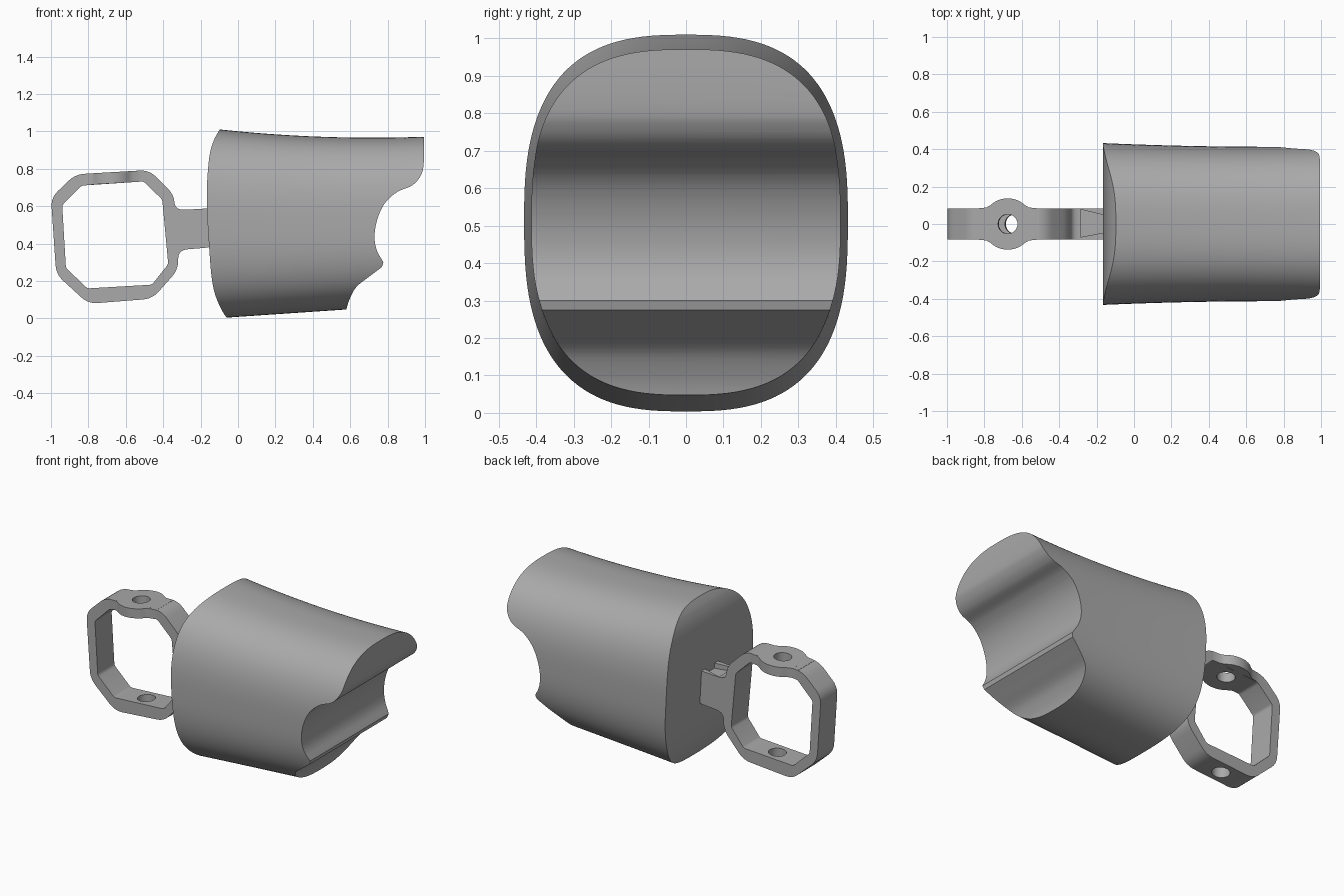
import bpy, bmesh, math
from mathutils import Vector

if "Cube" in bpy.data.objects:
    bpy.data.objects.remove(bpy.data.objects["Cube"], do_unlink=True)

grey = bpy.data.materials.new("plain grey")
grey.use_nodes = True
grey.diffuse_color = (0.4, 0.4, 0.4, 1)
grey.node_tree.nodes["Principled BSDF"].inputs["Base Color"].default_value = (0.4, 0.4, 0.4, 1)


def make_object(name, bm):
    bmesh.ops.recalc_face_normals(bm, faces=bm.faces)
    mesh = bpy.data.meshes.new(name)
    bm.to_mesh(mesh)
    bm.free()
    mesh.materials.append(grey)
    ob = bpy.data.objects.new(name, mesh)
    bpy.context.collection.objects.link(ob)
    return ob


def prism(name, points, half, axis="Y", centre=0):
    """Extrude an outline both ways along y (x,z points) or z (x,y points)."""
    bm = bmesh.new()
    rings = []
    for s in (-half, half):
        rings.append([bm.verts.new((u, s + centre, v) if axis == "Y" else (u, v, s + centre))
                      for u, v in points])
    a, b = rings
    n = len(points)
    bm.faces.new(a)
    bm.faces.new(b)
    for i in range(n):
        j = (i + 1) % n
        bm.faces.new((a[i], a[j], b[j], b[i]))
    return make_object(name, bm)


def rounded(points, size, steps=5):
    """Round every corner of a closed outline."""
    out = []
    for i, p in enumerate(points):
        p = Vector(p)
        arms = []
        for q in (points[i - 1], points[(i + 1) % len(points)]):
            d = Vector(q) - p
            arms.append(p + d.normalized() * min(size, d.length * 0.45))
        for k in range(steps + 1):
            t = k / steps
            out.append(arms[0] * (1 - t) ** 2 + p * 2 * t * (1 - t) + arms[1] * t * t)
    return out


def spline(points, steps=6):
    """Smooth open curve through the points."""
    p = [Vector(q) for q in points]
    p = [2 * p[0] - p[1]] + p + [2 * p[-1] - p[-2]]
    out = []
    for i in range(1, len(p) - 2):
        a, b, c, d = p[i - 1:i + 3]
        for k in range(steps):
            t = k / steps
            out.append(0.5 * (2 * b + (c - a) * t + (2 * a - 5 * b + 4 * c - d) * t * t
                              + (3 * b - a - 3 * c + d) * t ** 3))
    return out + [p[-2]]


def combine(ob, tool, operation):
    mod = ob.modifiers.new(operation, "BOOLEAN")
    mod.operation = operation
    mod.solver = "EXACT"
    mod.object = tool
    bpy.ops.object.select_all(action="DESELECT")
    bpy.context.view_layer.objects.active = ob
    ob.select_set(True)
    bpy.ops.object.modifier_apply(modifier=mod.name)
    bpy.data.objects.remove(tool, do_unlink=True)


def smooth(ob, angle):
    bpy.ops.object.select_all(action="DESELECT")
    bpy.context.view_layer.objects.active = ob
    ob.select_set(True)
    bpy.ops.object.shade_smooth_by_angle(angle=math.radians(angle))


# Body: rounded-square tube with a gently waisted top
bm = bmesh.new()
segments, stations, power = 128, 32, 2 / 2.7
rings = []
for i in range(stations + 1):
    x = -0.25 + 1.35 * i / stations
    top = 0.966 + 0.066 * (x - 0.72) ** 2
    bottom = 0.004 + 0.068 * (x + 0.06)
    width = 0.413 + 0.025 * (x - 0.72) ** 2
    ring = []
    for k in range(segments):
        t = 2 * math.pi * (k + 0.5) / segments
        c, s = math.cos(t), math.sin(t)
        y = width * math.copysign(abs(c) ** power, c)
        z = (top + bottom) / 2 + (top - bottom) / 2 * math.copysign(abs(s) ** power, s)
        ring.append(bm.verts.new((x, y, z)))
    rings.append(ring)
for a, b in zip(rings, rings[1:]):
    for k in range(segments):
        j = (k + 1) % segments
        bm.faces.new((a[k], a[j], b[j], b[k]))
bm.faces.new(rings[0])
bm.faces.new(rings[-1])
body = make_object("body", bm)

# Side profile of the body: bowed back end and scooped, stepped nose
back = spline([(-0.045, -0.02), (-0.095, 0.06), (-0.135, 0.18), (-0.155, 0.39),
               (-0.167, 0.65), (-0.155, 0.85), (-0.13, 0.95), (-0.085, 1.03)])
upper_nose = spline([(0.996, 1.03), (0.993, 0.83), (0.975, 0.76), (0.93, 0.71), (0.85, 0.675),
                     (0.785, 0.615), (0.745, 0.53), (0.73, 0.44), (0.742, 0.365), (0.777, 0.3)])
lower_nose = spline([(0.77, 0.275), (0.7, 0.222), (0.635, 0.17), (0.6, 0.11), (0.58, 0.05), (0.57, -0.02)])
combine(body, prism("profile_cutter", back + upper_nose + lower_nose, 0.6), "INTERSECT")
smooth(body, 32)

# Ring with stem, one flat bent strip
outer = [(-1.0, 0.645), (-0.87, 0.77), (-0.475, 0.793), (-0.345, 0.665), (-0.335, 0.578),
         (-0.12, 0.59), (-0.12, 0.382), (-0.32, 0.365), (-0.32, 0.26), (-0.458, 0.105),
         (-0.8, 0.078), (-0.972, 0.235)]
inner = [(-0.94, 0.605), (-0.835, 0.71), (-0.505, 0.732), (-0.405, 0.635), (-0.373, 0.29),
         (-0.46, 0.18), (-0.805, 0.16), (-0.92, 0.27)]
ring = prism("ring_and_stem", rounded(outer, 0.05), 0.083)

# Round eyelet on the upper bar, blended into the bar edges
eyelet = []
for k in range(64):
    t = 2 * math.pi * k / 64
    eyelet.append((-0.675 + 0.137 * math.cos(t), 0.137 * math.sin(t)))
eyelet_ob = prism("eyelet", eyelet, 0.03, "Z")
flare = [(-0.84, 0.07), (-0.84, 0.083), (-0.79, 0.088), (-0.75, 0.11), (-0.6, 0.11),
         (-0.56, 0.088), (-0.51, 0.083), (-0.51, 0.07)]
flare += [(x, -y) for x, y in reversed(flare)]
flare_ob = prism("flare", flare, 0.0295, "Z")
combine(eyelet_ob, flare_ob, "UNION")
for v in eyelet_ob.data.vertices:
    v.co.z += 0.7515 + 0.058 * (v.co.x + 0.675)
combine(ring, eyelet_ob, "UNION")
combine(ring, prism("opening_cutter", rounded(inner, 0.012, 3), 0.3), "DIFFERENCE")

# Bolt hole through both bars, tilted like the ring
hole = [(-0.655 + 0.052 * math.cos(k * math.pi / 20), 0.052 * math.sin(k * math.pi / 20))
        for k in range(40)]
hole_ob = prism("hole_cutter", hole, 0.5, "Z", 0.45)
for v in hole_ob.data.vertices:
    v.co.x -= 0.06 * (v.co.z - 0.45)
combine(ring, hole_ob, "DIFFERENCE")

# Shallow tapered notch on top of the stem
notch = [(-0.285, -0.07), (-0.285, 0.078), (-0.13, 0.04), (-0.13, -0.04)]
combine(ring, prism("notch_cutter", notch, 0.03, "Z", 0.585), "DIFFERENCE")
smooth(ring, 25)
